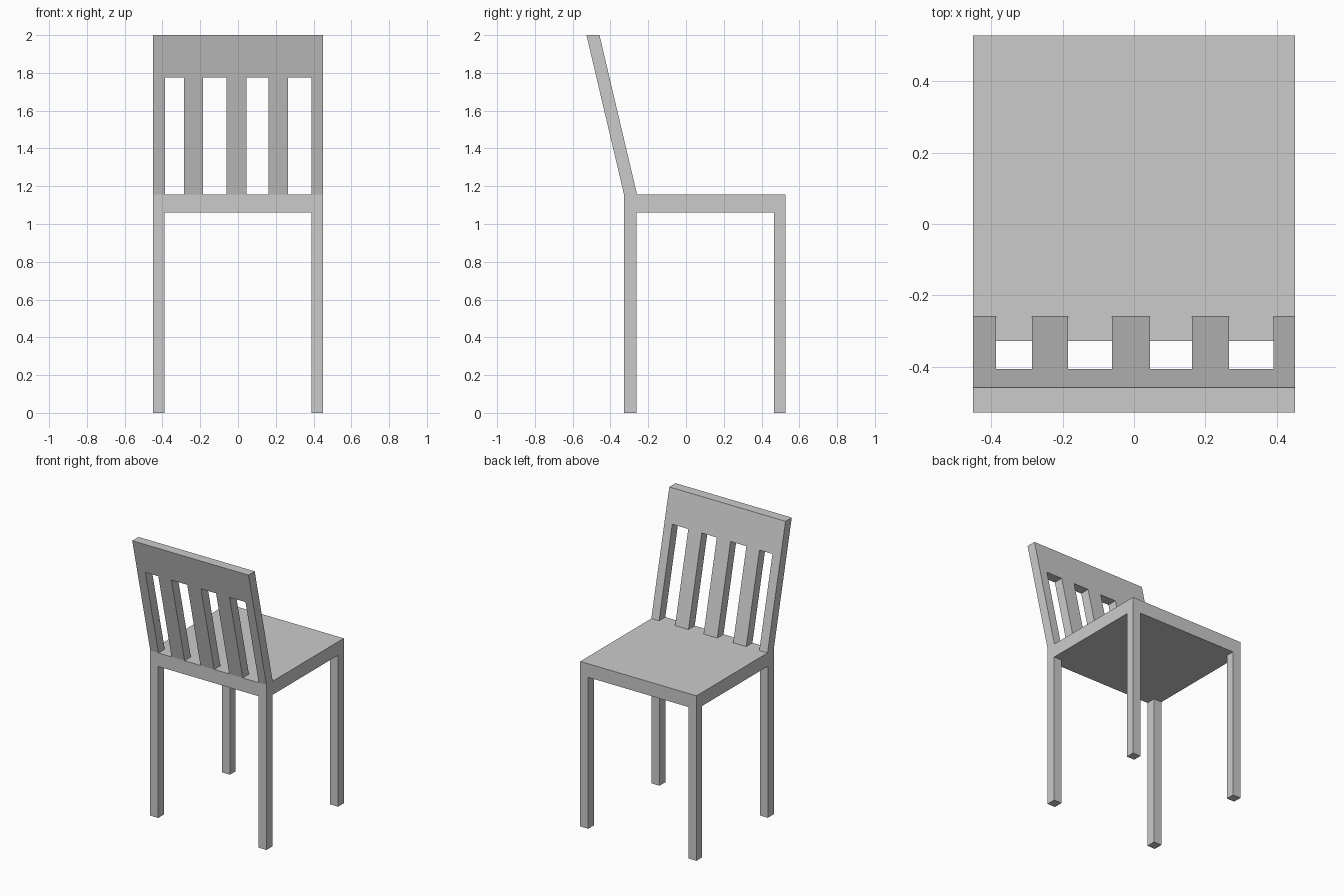
import bpy
import bmesh

if "Cube" in bpy.data.objects:
    bpy.data.objects.remove(bpy.data.objects["Cube"])

HALF_W = 0.45
SEAT_Z0, SEAT_Z1 = 1.06, 1.155
RAIL_Z, TOP_Z = 1.775, 2.0
BACK_Y, FRONT_Y = -0.328, 0.527
POST = 0.062


def prism(name, x0, x1, profile):
    """Extrude a (y, z) side profile from x0 to x1."""
    bm = bmesh.new()
    face = bm.faces.new([bm.verts.new((x0, y, z)) for y, z in profile])
    ext = bmesh.ops.extrude_face_region(bm, geom=[face])
    verts = [g for g in ext["geom"] if isinstance(g, bmesh.types.BMVert)]
    bmesh.ops.translate(bm, verts=verts, vec=(x1 - x0, 0, 0))
    bmesh.ops.recalc_face_normals(bm, faces=bm.faces)
    mesh = bpy.data.meshes.new(name)
    bm.to_mesh(mesh)
    bm.free()
    obj = bpy.data.objects.new(name, mesh)
    bpy.context.collection.objects.link(obj)
    return obj


def rect(y0, y1, z0, z1):
    return [(y0, z0), (y1, z0), (y1, z1), (y0, z1)]


def leaning(z0, z1):
    """Side profile of the tilted backrest between two heights."""
    def t(z):
        return (z - SEAT_Z1) / (TOP_Z - SEAT_Z1)

    def rear(z):
        return BACK_Y - 0.199 * t(z)

    def face(z):
        return -0.259 - 0.199 * t(z)
    return [(rear(z0), z0), (face(z0), z0), (face(z1), z1), (rear(z1), z1)]


# Seat slab
prism("seat", -HALF_W, HALF_W, rect(BACK_Y, FRONT_Y, SEAT_Z0, SEAT_Z1))

# Four legs, flush with the seat corners
for side, x in (("left", -HALF_W), ("right", HALF_W - POST)):
    prism(f"backrest_leg_{side}", x, x + POST,
          rect(BACK_Y, BACK_Y + 0.066, 0, SEAT_Z0))
    prism(f"seat_edge_leg_{side}", x, x + POST,
          rect(FRONT_Y - POST, FRONT_Y, 0, SEAT_Z0))

# Tilted backrest: outer posts, three slats and a broad top rail
slats = {
    "back_post_left": (-HALF_W, -0.386),
    "back_slat_left": (-0.285, -0.184),
    "back_slat_middle": (-0.061, 0.045),
    "back_slat_right": (0.162, 0.266),
    "back_post_right": (0.39, HALF_W),
}
for name, (x0, x1) in slats.items():
    prism(name, x0, x1, leaning(SEAT_Z1, RAIL_Z))
prism("back_top_rail", -HALF_W, HALF_W, leaning(RAIL_Z, TOP_Z))
